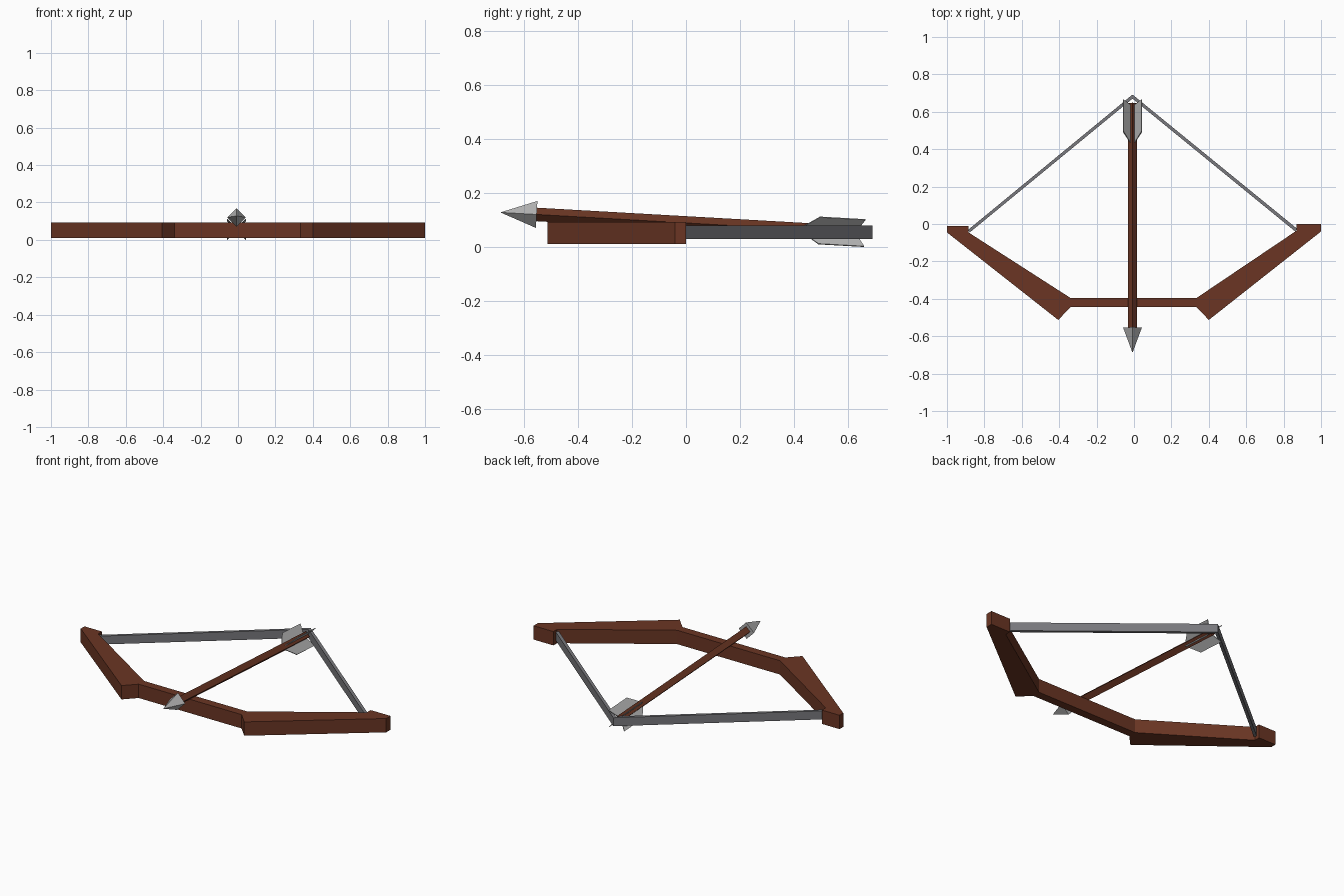
import bpy, bmesh, math
from mathutils import Matrix, Vector

if "Cube" in bpy.data.objects:
    bpy.data.objects.remove(bpy.data.objects["Cube"])


def material(name, rgb):
    m = bpy.data.materials.new(name)
    m.diffuse_color = (*rgb, 1)
    m.use_nodes = True
    m.node_tree.nodes["Principled BSDF"].inputs["Base Color"].default_value = m.diffuse_color
    return m


wood = material("brown wood", (0.145, 0.036, 0.017))
cord = material("grey cord", (0.19, 0.19, 0.205))
steel = material("light grey", (0.45, 0.45, 0.45))


def finish(name, bm, mat, matrix=None):
    if matrix:
        bm.transform(matrix)
    bmesh.ops.recalc_face_normals(bm, faces=bm.faces)
    mesh = bpy.data.meshes.new(name)
    bm.to_mesh(mesh)
    bm.free()
    mesh.materials.append(mat)
    ob = bpy.data.objects.new(name, mesh)
    bpy.context.collection.objects.link(ob)
    return ob


def extrude_outline(name, pts, z0, z1, mat):
    bm = bmesh.new()
    face = bm.faces.new([bm.verts.new((x, y, z0)) for x, y in pts])
    ext = bmesh.ops.extrude_face_region(bm, geom=[face])["geom"]
    bmesh.ops.translate(bm, vec=(0, 0, z1 - z0),
                        verts=[v for v in ext if isinstance(v, bmesh.types.BMVert)])
    return finish(name, bm, mat)


# Bow limbs and grip, one flat profile
extrude_outline("bow", [
    (-1, -0.01), (-0.885, -0.01), (-0.885, -0.045), (-0.34, -0.395),
    (0.335, -0.395), (0.87, -0.035), (0.87, 0), (1, 0), (1, -0.04),
    (0.4, -0.513), (0.335, -0.445), (-0.34, -0.445), (-0.405, -0.513),
    (-1, -0.045)], 0.01, 0.092, wood)

# Drawn string, a flat band bent at the nock
extrude_outline("bow_string", [
    (-0.888, -0.032), (-0.008, 0.692), (0.872, -0.025),
    (0.862, -0.04), (-0.008, 0.67), (-0.878, -0.045)], 0.03, 0.08, cord)

# Arrow is built along y, then tilted with its head raised
tilt = Matrix.Translation((-0.008, 0, 0.089)) @ Matrix.Rotation(-math.atan(0.0567), 4, 'X')


def diamond(name, y0, r0, y1, r1, mat):
    """Four-sided rod or point from y0 to y1, with corners up, down and sideways."""
    bm = bmesh.new()
    ring = [(1, 0), (0, 1), (-1, 0), (0, -1)]
    a = [bm.verts.new((x * r0, y0, z * r0)) for x, z in ring]
    b = [bm.verts.new((x * r1, y1, z * r1)) for x, z in ring]
    for i in range(4):
        j = (i + 1) % 4
        bm.faces.new((a[i], a[j], b[j], b[i]))
    bm.faces.new(a)
    bm.faces.new(b)
    bmesh.ops.remove_doubles(bm, verts=bm.verts, dist=1e-5)
    return finish(name, bm, mat, tilt)


diamond("arrow_shaft", -0.56, 0.025, 0.648, 0.025, wood)
diamond("arrow_head", -0.69, 0.0, -0.555, 0.05, steel)

# Four feathers in an X around the tail
for i in range(4):
    bm = bmesh.new()
    t = 0.002
    outline = [(0.43, 0.012), (0.495, 0.071), (0.665, 0.071), (0.635, 0.012)]
    lo = [bm.verts.new((r, y, -t)) for y, r in outline]
    hi = [bm.verts.new((r, y, t)) for y, r in outline]
    bm.faces.new(lo)
    bm.faces.new(hi)
    for k in range(4):
        n = (k + 1) % 4
        bm.faces.new((lo[k], lo[n], hi[n], hi[k]))
    turn = Matrix.Rotation(math.radians(45 + 90 * i), 4, 'Y')
    finish(f"feather_{i + 1}", bm, steel, tilt @ turn)
